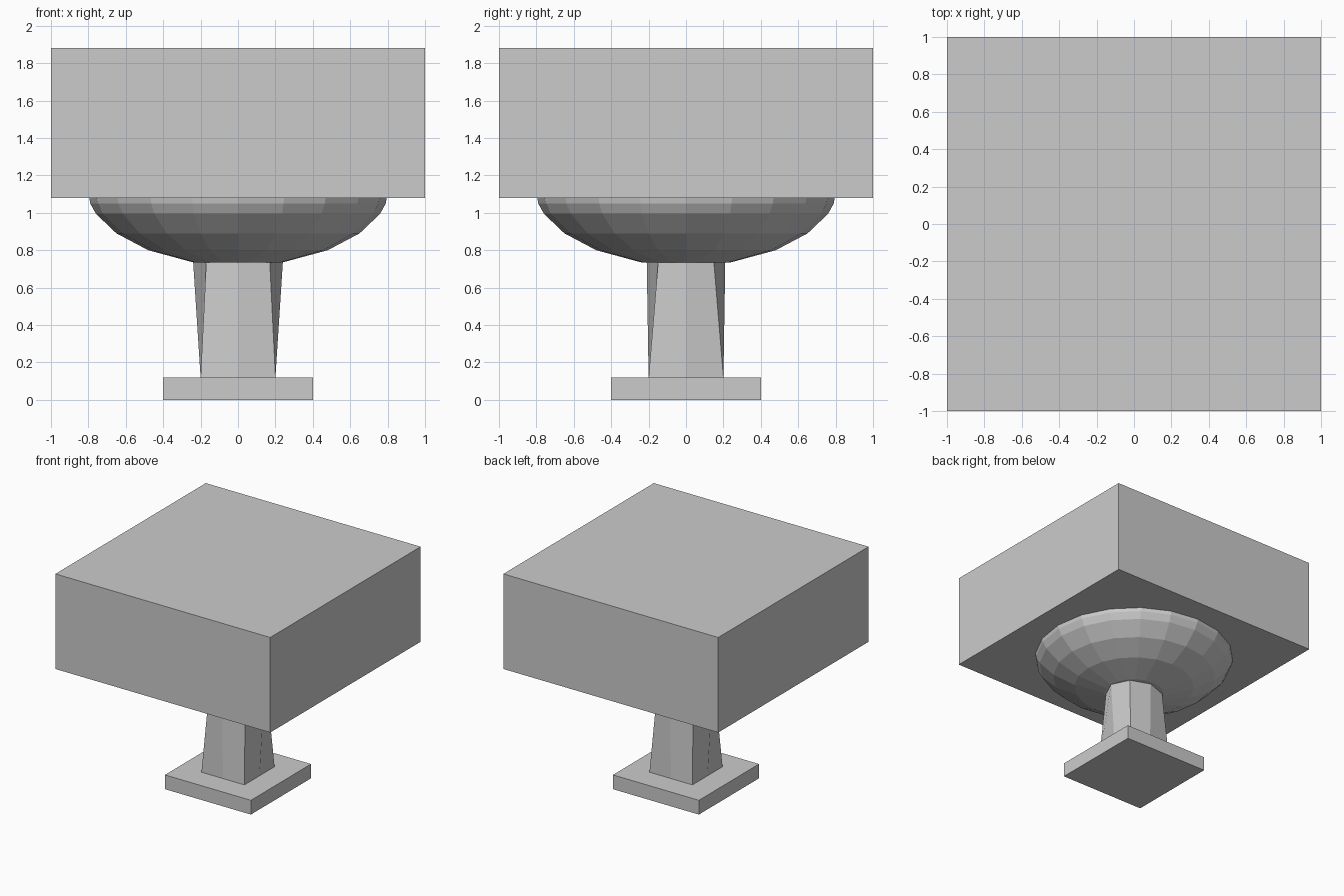
import bpy, bmesh
from math import cos, sin, pi

if "Cube" in bpy.data.objects:
    bpy.data.objects.remove(bpy.data.objects["Cube"])


def finish(bm, name):
    bmesh.ops.recalc_face_normals(bm, faces=bm.faces)
    mesh = bpy.data.meshes.new(name)
    bm.to_mesh(mesh)
    bm.free()
    obj = bpy.data.objects.new(name, mesh)
    bpy.context.collection.objects.link(obj)
    return obj


def box(name, width, z0, z1):
    bm = bmesh.new()
    bmesh.ops.create_cube(bm, size=1)
    for v in bm.verts:
        v.co.x *= width
        v.co.y *= width
        v.co.z = z0 + (v.co.z + 0.5) * (z1 - z0)
    return finish(bm, name)


def loft(name, rings):
    """Skin a stack of equal-length rings and cap both ends."""
    bm = bmesh.new()
    loops = [[bm.verts.new(p) for p in ring] for ring in rings]
    n = len(loops[0])
    for a, b in zip(loops, loops[1:]):
        for i in range(n):
            j = (i + 1) % n
            bm.faces.new((a[i], a[j], b[j], b[i]))
    bm.faces.new(loops[0][::-1])
    bm.faces.new(loops[-1])
    return finish(bm, name)


def ellipse(rx, ry, z, n):
    return [(rx * cos(2 * pi * i / n), ry * sin(2 * pi * i / n), z)
            for i in range(n)]


# Square foot and large top block
box("foot_plate", 0.80, 0.0, 0.12)
box("top_block", 2.0, 1.08, 1.88)

# Column: square at the foot, flaring into a faceted ring under the bowl
h = 0.2
square = [(h, 0), (h, h), (0, h), (-h, h), (-h, 0), (-h, -h), (0, -h), (h, -h)]
loft("column", [[(x, y, 0.12) for x, y in square],
                ellipse(0.24, 0.21, 0.74, 8)])

# Low-poly bowl under the block
profile = [(0.24, 0.735), (0.48, 0.80), (0.65, 0.89),
           (0.76, 0.995), (0.79, 1.05), (0.795, 1.08)]
loft("bowl", [ellipse(r, r, z, 20) for r, z in profile])
